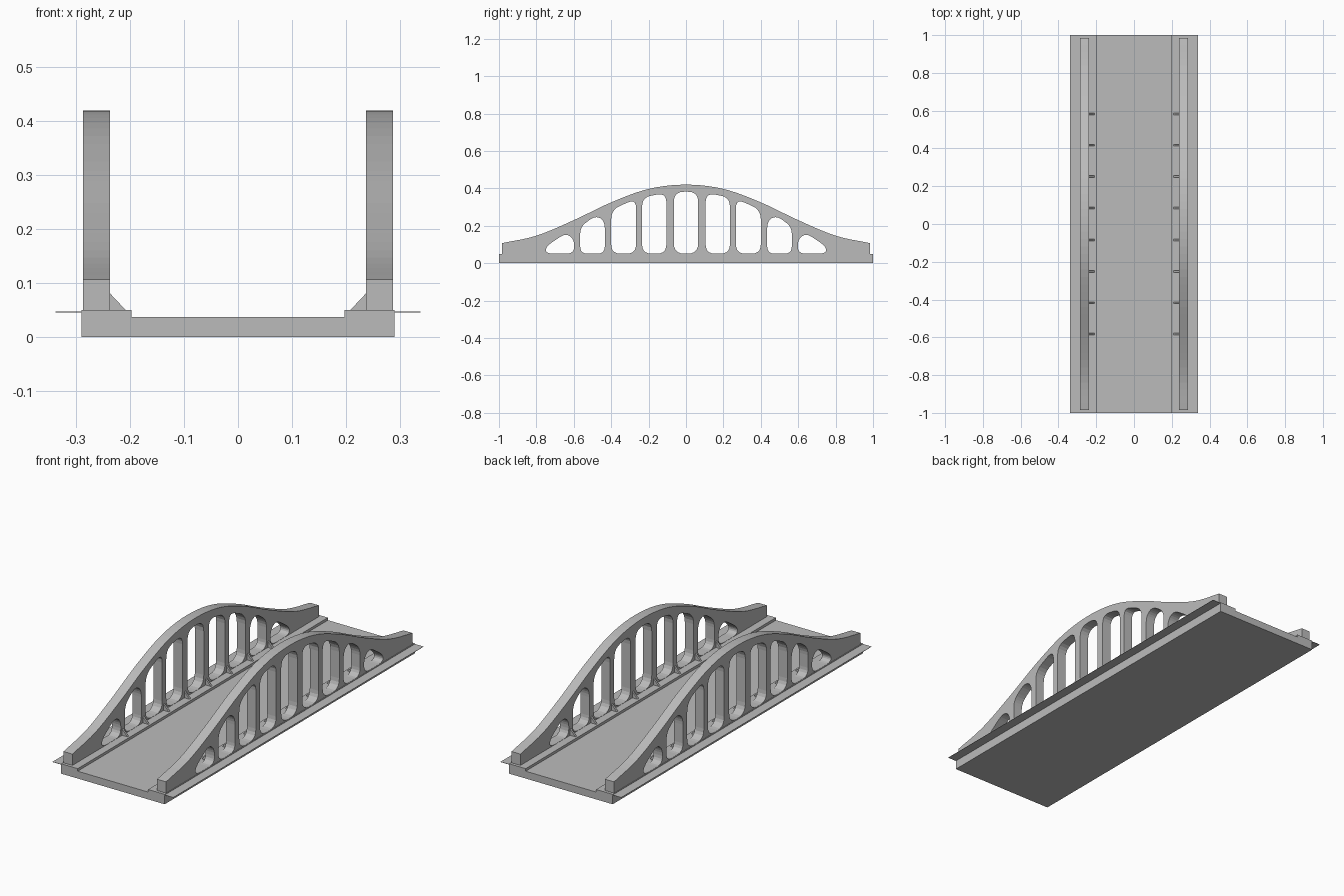
import bpy, bmesh, math
from mathutils import Matrix, Vector

if "Cube" in bpy.data.objects:
    bpy.data.objects.remove(bpy.data.objects["Cube"])

grey = bpy.data.materials.new("concrete_grey")
grey.diffuse_color = (0.5, 0.5, 0.5, 1)
grey.use_nodes = True
grey.node_tree.nodes["Principled BSDF"].inputs["Base Color"].default_value = grey.diffuse_color


def add_mesh(name, mesh):
    mesh.name = name
    mesh.materials.clear()
    mesh.materials.append(grey)
    ob = bpy.data.objects.new(name, mesh)
    bpy.context.collection.objects.link(ob)
    return ob


def prism(name, xz, y0, y1):
    """Extrude an x-z profile along y."""
    bm = bmesh.new()
    f = bm.faces.new([bm.verts.new((x, y0, z)) for x, z in xz])
    r = bmesh.ops.extrude_face_region(bm, geom=[f])
    vs = [v for v in r["geom"] if isinstance(v, bmesh.types.BMVert)]
    bmesh.ops.translate(bm, vec=(0, y1 - y0, 0), verts=vs)
    bmesh.ops.recalc_face_normals(bm, faces=bm.faces)
    me = bpy.data.meshes.new(name)
    bm.to_mesh(me)
    bm.free()
    return add_mesh(name, me)


def rounded(pts, r, steps=5):
    """Round every corner of a closed polygon."""
    out = []
    pts = [Vector(p) for p in pts]
    for i, p in enumerate(pts):
        a, b = pts[i - 1] - p, pts[(i + 1) % len(pts)] - p
        a = p + a.normalized() * min(r, a.length * 0.48)
        b = p + b.normalized() * min(r, b.length * 0.48)
        for k in range(steps + 1):
            t = k / steps
            out.append(a * (1 - t) ** 2 + p * 2 * t * (1 - t) + b * t * t)
    return out


def smooth_path(pts, steps=5):
    """Catmull-Rom curve through the points, mirrored about the first one."""
    P = [Vector(p) for p in pts]
    P = [Vector((-P[1].x, P[1].y))] + P + [P[-1] * 2 - P[-2]]
    out = []
    for i in range(1, len(P) - 2):
        a, b, c, d = P[i - 1:i + 3]
        for k in range(steps):
            t = k / steps
            out.append(0.5 * (2 * b + (c - a) * t + (2 * a - 5 * b + 4 * c - d) * t * t
                              + (3 * b - a - 3 * c + d) * t ** 3))
    return out + [P[-2]]


# deck with a sunken roadway between two raised kerbs
prism("deck", [(-0.29, 0), (0.29, 0), (0.29, 0.05), (0.197, 0.05), (0.197, 0.037),
               (-0.197, 0.037), (-0.197, 0.05), (-0.29, 0.05)], -1, 1)

# arch side outline and window openings (y, z)
half = smooth_path([(0, 0.42), (0.2, 0.397), (0.4, 0.325), (0.6, 0.23),
                    (0.8, 0.147), (0.985, 0.107)])
outline = [(0.985, 0.04), (-0.985, 0.04)]
outline += [(-p.x, p.y) for p in reversed(half[1:])] + [tuple(p) for p in half]
B = 0.051
holes = [rounded([(-0.065, B), (0.065, B), (0.065, 0.382), (-0.065, 0.382)], 0.055)]
for h in (
    [(0.105, B), (0.235, B), (0.235, 0.352), (0.105, 0.376)],
    [(0.267, B), (0.4, B), (0.4, 0.285), (0.267, 0.345)],
    [(0.434, B), (0.566, B), (0.566, 0.195), (0.482, 0.255), (0.434, 0.225)],
    [(0.598, B), (0.748, B), (0.75, 0.088), (0.645, 0.16), (0.598, 0.13)],
):
    r = rounded(h, 0.05 if len(h) == 4 else 0.04)
    holes += [r, [Vector((-p.x, p.y)) for p in r]]

cu = bpy.data.curves.new("arch_profile", "CURVE")
cu.dimensions = "2D"
cu.fill_mode = "BOTH"
cu.extrude = 0.025
for loop in [outline] + holes:
    s = cu.splines.new("POLY")
    s.points.add(len(loop) - 1)
    for pt, p in zip(s.points, loop):
        pt.co = (p[0], p[1], 0, 1)
    s.use_cyclic_u = True
profile = bpy.data.objects.new("arch_profile", cu)
bpy.context.collection.objects.link(profile)
bpy.context.view_layer.update()
dg = bpy.context.evaluated_depsgraph_get()
base = bpy.data.meshes.new_from_object(profile.evaluated_get(dg))
bpy.data.objects.remove(profile)

# curve plane (x, y, z) becomes world (y, z, x)
turn = Matrix(((0, 0, 1, 0), (1, 0, 0, 0), (0, 1, 0, 0), (0, 0, 0, 1)))
bm = bmesh.new()
bm.from_mesh(base)
bmesh.ops.remove_doubles(bm, verts=bm.verts, dist=1e-5)
bmesh.ops.transform(bm, matrix=turn, verts=bm.verts)
bmesh.ops.recalc_face_normals(bm, faces=bm.faces)
for f in bm.faces:
    f.smooth = False
bm.to_mesh(base)
bm.free()

for side, s in (("left", -1), ("right", 1)):
    # arch wall
    arch = add_mesh(side + "_arch", base.copy())
    arch.location.x = s * 0.262
    # thin ledge outside the deck
    prism(side + "_ledge", [(s * 0.288, 0.0455), (s * 0.338, 0.0455),
                            (s * 0.338, 0.047), (s * 0.288, 0.047)], -1, 1)
    # triangular gussets at the foot of each post
    for y in (0.085, 0.251, 0.417, 0.582):
        for yy in (-y, y):
            prism(side + "_gusset", [(s * 0.207, 0.049), (s * 0.24, 0.049),
                                     (s * 0.24, 0.084)], yy - 0.005, yy + 0.005)
